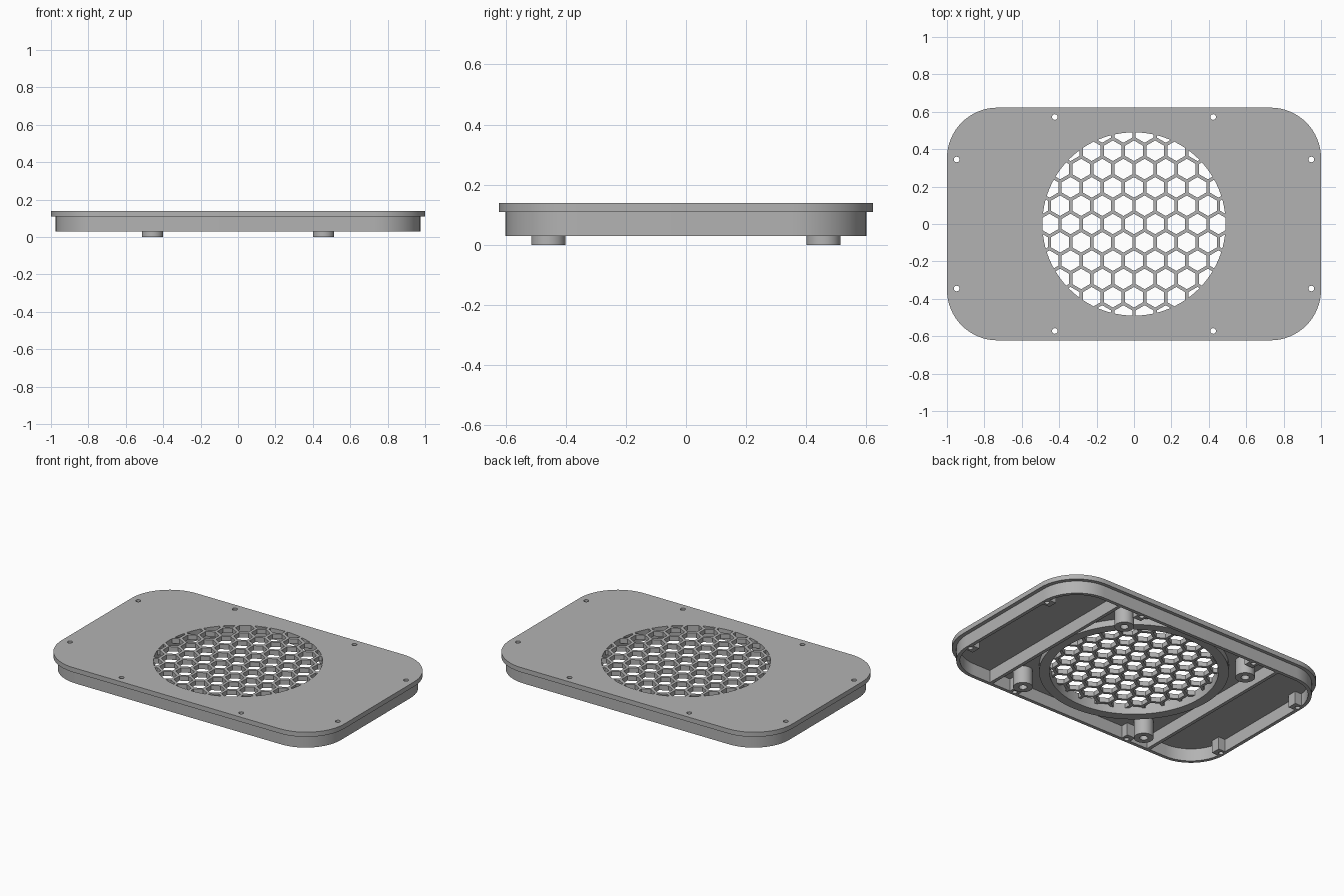
import bpy, bmesh, math

if "Cube" in bpy.data.objects:
    bpy.data.objects.remove(bpy.data.objects["Cube"], do_unlink=True)

GRILLE_R = 0.49
FLOOR, RIM_Z, PLATE_Z, TOP = 0.03, 0.07, 0.11, 0.14

grey = bpy.data.materials.new("plain grey")
grey.use_nodes = True
colour = (0.45, 0.45, 0.45, 1)
grey.diffuse_color = colour
grey.node_tree.nodes["Principled BSDF"].inputs["Base Color"].default_value = colour


def prisms(name, outlines, z0, z1):
    """Extrude closed outlines upwards into one object."""
    bm = bmesh.new()
    for outline in outlines:
        face = bm.faces.new([bm.verts.new((x, y, z0)) for x, y in outline])
        top = bmesh.ops.extrude_face_region(bm, geom=[face])["geom"]
        bmesh.ops.translate(bm, vec=(0, 0, z1 - z0),
                            verts=[v for v in top if isinstance(v, bmesh.types.BMVert)])
    bmesh.ops.recalc_face_normals(bm, faces=bm.faces)
    mesh = bpy.data.meshes.new(name)
    bm.to_mesh(mesh)
    bm.free()
    mesh.materials.append(grey)
    obj = bpy.data.objects.new(name, mesh)
    bpy.context.collection.objects.link(obj)
    return obj


def ngon(cx, cy, r, n, turn=0.0):
    return [(cx + r * math.cos(turn + math.tau * i / n),
             cy + r * math.sin(turn + math.tau * i / n)) for i in range(n)]


def rounded(hx, hy, r, n=16):
    pts = []
    for k, (sx, sy) in enumerate([(1, 1), (-1, 1), (-1, -1), (1, -1)]):
        for i in range(n + 1):
            a = math.pi / 2 * (k + i / n)
            pts.append((sx * (hx - r) + r * math.cos(a), sy * (hy - r) + r * math.sin(a)))
    return pts


def box(cx, cy, hx, hy):
    return [(cx - hx, cy - hy), (cx + hx, cy - hy), (cx + hx, cy + hy), (cx - hx, cy + hy)]


def boolean(obj, cutter, operation="DIFFERENCE"):
    mod = obj.modifiers.new("cut", "BOOLEAN")
    mod.operation, mod.solver, mod.object = operation, "EXACT", cutter
    bpy.context.view_layer.objects.active = obj
    bpy.ops.object.modifier_apply(modifier=mod.name)


SIGNS = [(sx, sy) for sx in (-1, 1) for sy in (-1, 1)]

# Main solids
plate = prisms("top_plate", [rounded(1, 0.622, 0.27)], PLATE_Z, TOP)
wall = prisms("skirt_wall", [rounded(0.975, 0.6, 0.25)], FLOOR, PLATE_Z)
wall_core = prisms("wall_core", [rounded(0.953, 0.578, 0.228)], 0, 0.2)
boolean(wall, wall_core)

# Honeycomb openings, trimmed to the round grille
pitch, bar = 0.113, 0.018
row_step = pitch * math.sqrt(3) / 2
cells = []
for row in range(-6, 7):
    for col in range(-6, 7):
        x, y = (col + row % 2 / 2) * pitch, row * row_step
        if math.hypot(x, y) < GRILLE_R + pitch / 2:
            cells.append(ngon(x, y, (pitch - bar) / math.sqrt(3), 6, math.pi / 6))
honeycomb = prisms("honeycomb_cutter", cells, 0.05, 0.2)
disc = prisms("grille_disc", [ngon(0, 0, GRILLE_R, 96)], 0, 0.25)
boolean(honeycomb, disc, "INTERSECT")
boolean(plate, honeycomb)

# Collar under the grille
collar = prisms("grille_collar", [ngon(0, 0, 0.55, 96)], RIM_Z, PLATE_Z)
boolean(collar, disc)

# Cross ribs
ribs = [prisms("cross_rib", [box(s * 0.595, 0, 0.011, 0.585)], FLOOR, PLATE_Z) for s in (-1, 1)]

# Mounting posts with blind holes
posts = prisms("mounting_posts", [ngon(sx * 0.457, sy * 0.457, 0.057, 40) for sx, sy in SIGNS],
               0, PLATE_Z)
post_holes = prisms("post_holes", [ngon(sx * 0.457, sy * 0.457, 0.024, 24) for sx, sy in SIGNS],
                    -0.05, 0.09)
boolean(posts, post_holes)

# Screw blocks along the wall, drilled through with the plate
blocks = prisms("screw_blocks",
                [box(sx * 0.423, sy * 0.56, 0.03, 0.03) for sx, sy in SIGNS] +
                [box(sx * 0.935, sy * 0.345, 0.03, 0.03) for sx, sy in SIGNS], FLOOR, PLATE_Z)
spots = [(sx * x, sy * y) for sx, sy in SIGNS for x, y in ((0.423, 0.572), (0.948, 0.345))]
screw_holes = prisms("screw_holes", [ngon(x, y, 0.015, 20) for x, y in spots], -0.05, 0.25)
for part in (plate, wall, blocks):
    boolean(part, screw_holes)

for helper in (wall_core, honeycomb, disc, post_holes, screw_holes):
    bpy.data.objects.remove(helper, do_unlink=True)

# Smooth the round walls, keep edges sharp
bpy.ops.object.select_all(action="DESELECT")
for part in [plate, wall, collar, posts, blocks] + ribs:
    part.select_set(True)
bpy.context.view_layer.objects.active = plate
bpy.ops.object.shade_smooth_by_angle(angle=math.radians(30))
